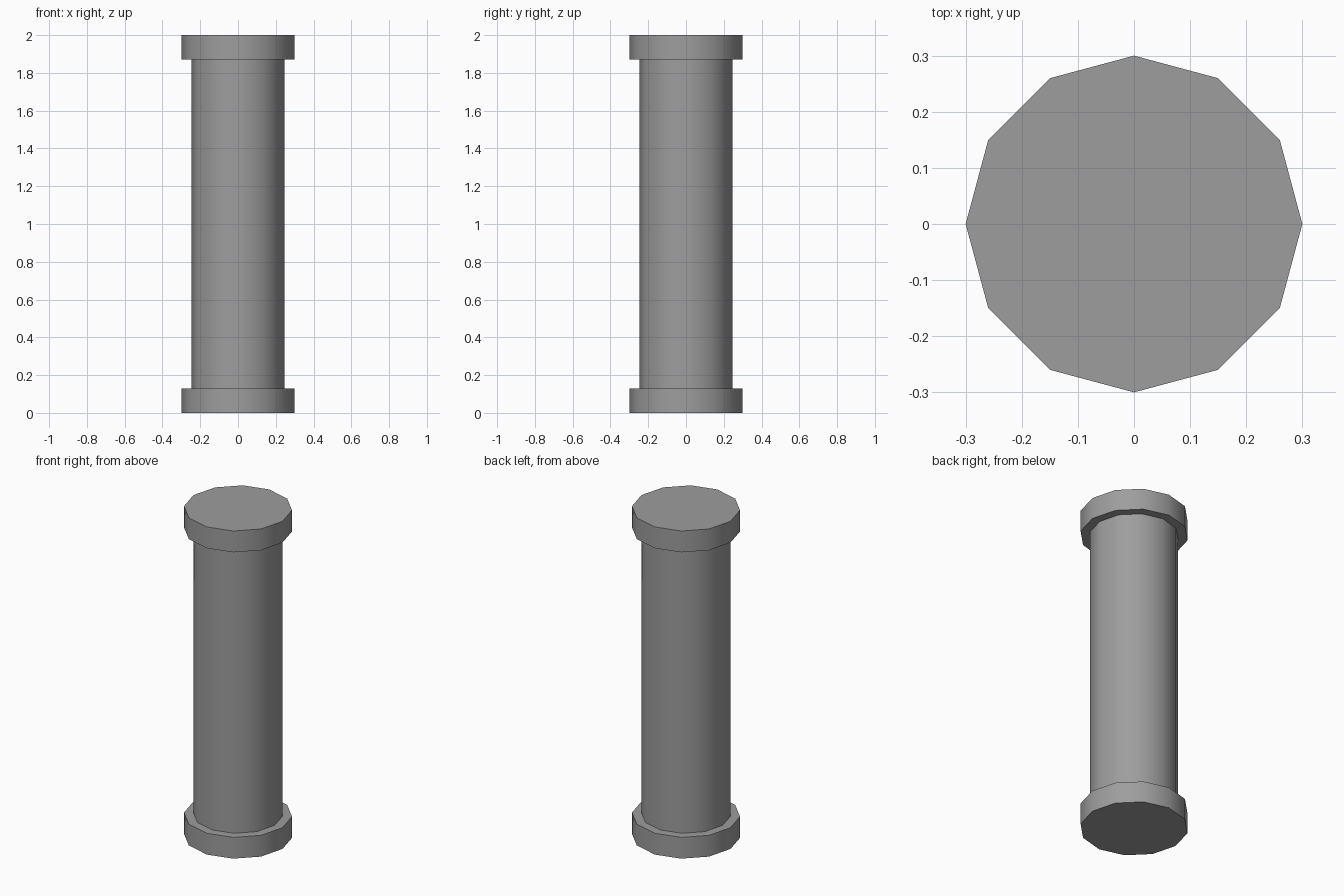
import bpy
import math

cube = bpy.data.objects.get("Cube")
if cube:
    bpy.data.objects.remove(cube, do_unlink=True)

# Stone colour
stone = bpy.data.materials.new("grey stone")
stone.use_nodes = True
colour = (0.34, 0.34, 0.34, 1)
stone.diffuse_color = colour
stone.node_tree.nodes["Principled BSDF"].inputs["Base Color"].default_value = colour


def drum(name, radius, bottom, top):
    """Twelve-sided cylinder with smooth sides and crisp rims."""
    bpy.ops.mesh.primitive_cylinder_add(
        vertices=12, radius=radius, depth=top - bottom,
        location=(0, 0, (bottom + top) / 2))
    obj = bpy.context.object
    obj.name = name
    obj.data.materials.append(stone)
    bpy.ops.object.shade_smooth_by_angle(angle=math.radians(40))
    return obj


# Column parts
drum("base", 0.3, 0, 0.13)
drum("shaft", 0.247, 0.13, 1.87)
drum("capital", 0.3, 1.87, 2)
